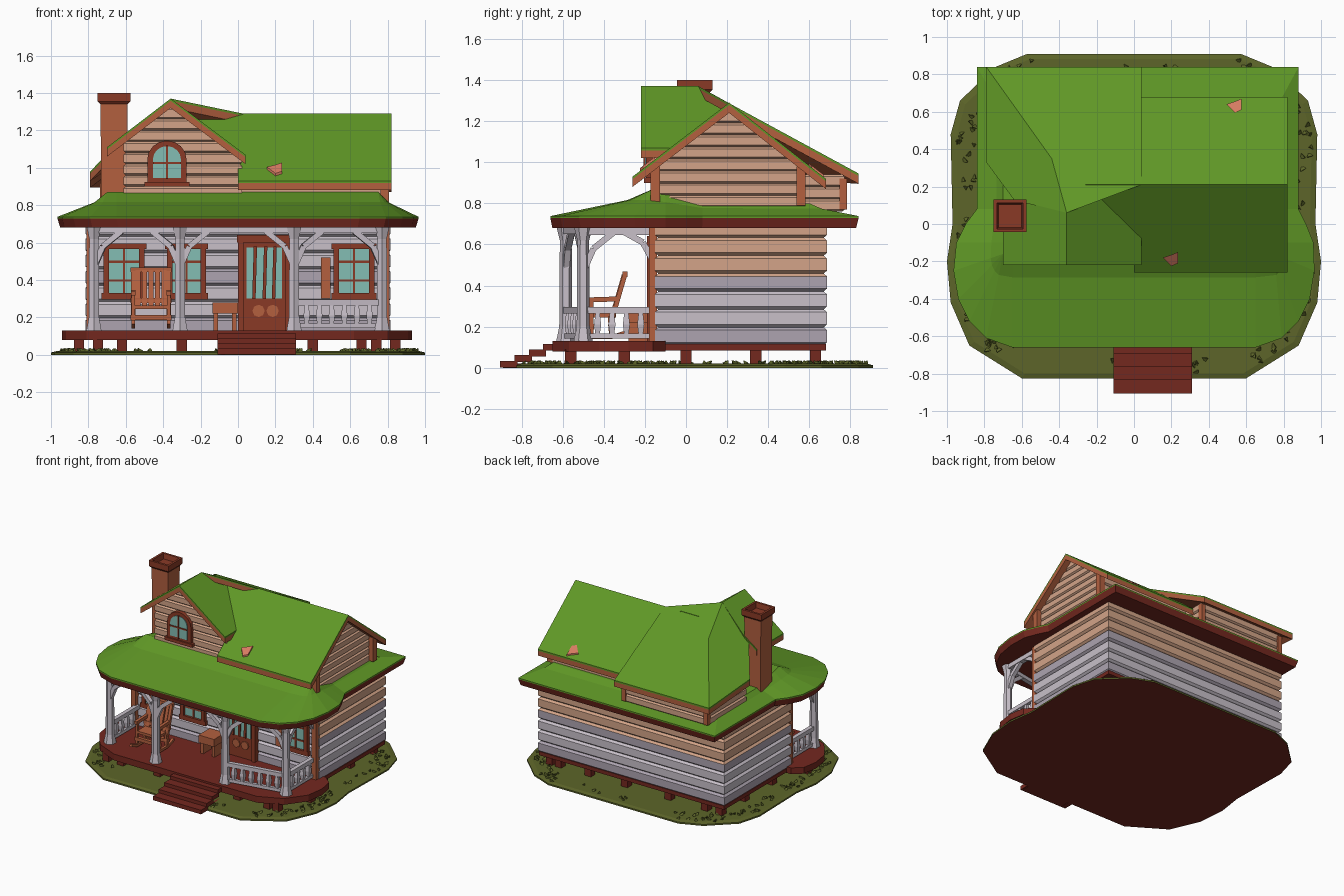
import bpy, bmesh, math, random
from mathutils import Vector, Matrix

if "Cube" in bpy.data.objects:
    bpy.data.objects.remove(bpy.data.objects["Cube"])

random.seed(4)

def material(name, hexa):
    lin = []
    for i in (0, 2, 4):
        c = int(hexa[i:i + 2], 16) / 255
        lin.append(c / 12.92 if c <= 0.04045 else ((c + 0.055) / 1.055) ** 2.4)
    m = bpy.data.materials.new(name)
    m.diffuse_color = (*lin, 1)
    m.use_nodes = True
    m.node_tree.nodes["Principled BSDF"].inputs["Base Color"].default_value = m.diffuse_color
    return m

GREEN = material("roof green", "609826")
DARK = material("dark red wood", "74281f")
BROWN = material("red brown trim", "8a3a26")
ORANGE = material("terracotta wood", "b3603f")
TAN = material("tan log", "d3a488")
LILAC = material("pale lilac wood", "c8c0c9")
GREY = material("grey lilac wood", "ada4b0")
TEAL = material("teal glass", "84bdb4")
OLIVE = material("olive grass", "5d6529")
PINK = material("salmon patch", "d87c62")

def finish(name, bm, mats, rule=None):
    bmesh.ops.remove_doubles(bm, verts=bm.verts, dist=1e-5)
    bmesh.ops.recalc_face_normals(bm, faces=bm.faces)
    bm.normal_update()
    if rule:
        for f in bm.faces:
            f.material_index = rule(f.calc_center_median(), f.normal)
    me = bpy.data.meshes.new(name)
    bm.to_mesh(me)
    bm.free()
    for m in mats:
        me.materials.append(m)
    ob = bpy.data.objects.new(name, me)
    bpy.context.collection.objects.link(ob)
    return ob

def loft_into(bm, rings, mi=0):
    vs = [[bm.verts.new(p) for p in r] for r in rings]
    n = len(vs[0])
    fs = [bm.faces.new((a[i], a[(i + 1) % n], b[(i + 1) % n], b[i]))
          for a, b in zip(vs, vs[1:]) for i in range(n)]
    fs += [bm.faces.new(vs[0][::-1]), bm.faces.new(vs[-1])]
    for f in fs:
        f.material_index = mi

def loft(name, rings, mats, rule=None):
    bm = bmesh.new()
    loft_into(bm, rings)
    return finish(name, bm, mats, rule)

def box(bm, x0, x1, y0, y1, z0, z1, mi=0):
    loft_into(bm, [[(x0, y0, z), (x1, y0, z), (x1, y1, z), (x0, y1, z)] for z in (z0, z1)], mi)

def beam(bm, a, b, w, w2=None, sides=4, mi=0):
    a, b = Vector(a), Vector(b)
    q = (b - a).to_track_quat('Z', 'Y')
    rings = []
    for p, r in ((a, w), (b, w2 or w)):
        k = r / 2 / math.cos(math.pi / sides)
        rings.append([p + q @ Vector((k * math.cos(t), k * math.sin(t), 0))
                      for t in ((i + .5) * math.tau / sides for i in range(sides))])
    loft_into(bm, rings, mi)

def prism(bm, pts, y0, y1, mi=0):
    loft_into(bm, [[(x, y, z) for x, z in pts] for y in (y0, y1)], mi)

def at(outline, z):
    return [(x, y, z) for x, y in outline]

def clamp(v, lo, hi):
    return max(lo, min(hi, v))

def logs(name, rect, z0, z1, n, mats, rule=None, bulge=.016):
    """Stacked bevelled logs; rect(z) gives x0, x1, y0, y1."""
    rings, h = [], (z1 - z0) / n
    for i in range(n):
        for t, b in ((0, 0), (.16, bulge), (.84, bulge), (1, 0)):
            z = z0 + h * (i + t)
            x0, x1, y0, y1 = rect(z)
            rings.append(at([(x0 - b, y0 - b), (x1 + b, y0 - b), (x1 + b, y1 + b), (x0 - b, y1 + b)], z))
    return loft(name, rings, mats, rule)

# grass base
half = [(.57, .91), (.74, .84), (.93, .66), (.98, .48), (.97, .0), (1, -.2), (.98, -.42), (.88, -.65), (.6, -.825)]
ground = half + [(-x, y) for x, y in half[::-1]]
loft("grass_base", [at(ground, 0), at(ground, .012), at([(x * .97, y * .97) for x, y in ground], .02)],
     [OLIVE, DARK], lambda c, n: int(n.z < -.5))
bm = bmesh.new()
for i in range(170):
    j = random.randrange(len(ground))
    p = Vector(ground[j]).lerp(Vector(ground[(j + 1) % len(ground)]), random.random()) * random.uniform(.87, .97)
    beam(bm, (*p, .015), (p.x + random.uniform(-.02, .02), p.y + random.uniform(-.02, .02), .034), .018, .003, 3)
finish("grass_tufts", bm, [OLIVE])

# deck, floor frame, short piles and steps
dh = [(.84, -.1), (.91, -.16), (.93, -.28), (.91, -.42), (.8, -.57), (.62, -.65)]
deck = dh + [(-x - .01, y) for x, y in dh[::-1]]
loft("porch_deck", [at(deck, .08), at(deck, .13)], [DARK])
bm = bmesh.new()
box(bm, -.81, .81, -.14, .68, .085, .115)
for x in (-.85, -.62, -.3, .08, .4, .66, .84):
    for y in (-.56, -.3, 0, .34, .63):
        k = .88 if abs(x) > .8 else 1
        if y < -.5 or y > -.1:
            beam(bm, (x * k, y, .01), (x * k, y, .09), .055)
        else:
            beam(bm, (x, y, .01), (x, y, .09), .055)
finish("floor_frame_and_piles", bm, [DARK])
bm = bmesh.new()
for i in range(4):
    y, z = -.905 + .07 * i, .022 + .027 * i
    box(bm, -.11, .31, y, y + .085, z - .02, z + .012)
for x in (-.09, .28):
    prism(bm, [(x, .0), (x + .02, .0), (x + .02, .02), (x, .02)], -.89, -.63)
finish("front_steps", bm, [DARK])

# ground floor log walls
logs("house_walls", lambda z: (-.8, .8, -.135, .67), .11, .72, 7, [LILAC, GREY, TAN],
     lambda c, n: 2 if c.z > .45 and n.y > -.6 else (1 if int((c.z - .11) / .0872) in (0, 3) else 0))
bm = bmesh.new()
for x in (-.79, .79):
    beam(bm, (x, -.16, .13), (x, -.16, .69), .04)
finish("wall_corner_posts", bm, [ORANGE])

# wrap-around lower roof
eave = [(.88, .84), (.88, .08), (.92, 0), (.96, -.1), (.965, -.25), (.94, -.4), (.88, -.52), (.79, -.61), (.65, -.66),
        (-.65, -.66), (-.79, -.61), (-.88, -.52), (-.94, -.4), (-.965, -.25), (-.95, -.1), (-.9, 0), (-.84, .08), (-.84, .84)]
inner = []
for x, y in eave:
    x, y = clamp(x, -.7, .75), clamp(y, -.16, .6)
    inner.append((x, y, .80 + .07 * clamp((.1 - y) / .26, 0, 1)))
mid = [(x + (p[0] - x) * .75, y + (p[1] - y) * .75, .735 + (p[2] - .735) * .6) for (x, y), p in zip(eave, inner)]
loft("lower_roof", [at([(x * .985, y * .985) for x, y in eave], .68), at(eave, .728), at(eave, .738), mid, inner],
     [GREEN, DARK], lambda c, n: int(c.z < .73))

# upper storey log walls
logs("upper_walls", lambda z: (-.4, .76, max(-.14, .21 - (1.26 - z) / .77), min(.57, .21 + (1.26 - z) / .78)),
     .78, 1.25, 8, [TAN], bulge=.012)
logs("front_gable_wall", lambda z: (max(-.6, -.36 - (1.33 - z) / .76), min(.01, -.36 + (1.33 - z) / .75), -.16, .1),
     .84, 1.32, 8, [TAN], bulge=.012)
logs("rear_upper_wall", lambda z: (-.72, 0, .3, .76), .76, .94, 3, [TAN], bulge=.012)
bm = bmesh.new()
for y in (-.15, .56):
    beam(bm, (.785, y, .79), (.785, y, .98), .045)
for x in (-.72, 0):
    beam(bm, (x, .765, .77), (x, .765, .92), .035)
finish("upper_corner_boards", bm, [ORANGE])

# upper roof: slabs with green tops and wooden edges
def slab(name, pts, t=.05):
    bm = bmesh.new()
    loft_into(bm, [[(x, y, z - d) for x, y, z in pts] for d in (t, .012, 0)])
    finish(name, bm, [GREEN, ORANGE],
           lambda c, n: 0 if n.z > .3 or any(abs(n.z) < .1 and len_ok for len_ok in [near_top(c, pts)]) else 1)

def near_top(c, pts):
    """True for the thin edge strip right under the roof surface."""
    for a, b in zip(pts, pts[1:] + pts[:1]):
        m = (Vector(a) + Vector(b)) / 2
        if abs(c.x - m.x) < .01 and abs(c.y - m.y) < .01:
            return m.z - c.z < .013
    return False

slab("main_roof_front", [(-.26, .21, 1.29), (.82, .21, 1.29), (.82, -.26, .93), (0, -.26, .93), (0, -.06, 1.083)])
slab("main_roof_back", [(-.1, .21, 1.29), (.82, .21, 1.29), (.82, .68, .92), (-.1, .68, .92)])
slab("gable_roof_right", [(-.36, -.22, 1.37), (.04, -.22, 1.07), (.04, -.06, 1.07), (-.25, .21, 1.287), (-.36, .06, 1.37)])
slab("gable_roof_left", [(-.36, -.22, 1.37), (-.36, .06, 1.37), (-.6, .12, 1.18), (-.7, .12, 1.11), (-.7, -.22, 1.11)])
slab("rear_roof", [(-.36, .06, 1.37), (.04, .21, 1.287), (.04, .84, .945), (-.79, .84, .945), (-.44, .35, 1.21)])
slab("hip_roof_left", [(-.36, .06, 1.37), (-.44, .35, 1.21), (-.79, .84, .945), (-.79, .33, .98), (-.62, .1, 1.16)])
bm = bmesh.new()
for y, z, s in ((-.19, .993, 1), (.63, .966, -1)):
    cx = .2 if s > 0 else .54
    k = .77 * s
    pts = [(-.045, .01), (.0, -.035), (.035, -.02), (.035, .04), (0, .025)]
    loft_into(bm, [[(cx + u, y + v, z + v * k + d) for u, v in pts] for d in (-.012, .004)])
finish("roof_patches", bm, [PINK])

# chimney with hollow cap
bm = bmesh.new()
def sq(r, z):
    return [(-.663 + sx * r, .043 + sy * r, z) for sx, sy in ((-1, -1), (1, -1), (1, 1), (-1, 1))]
loft_into(bm, [sq(.07, .76), sq(.07, 1.1), sq(.073, 1.35)], 0)
loft_into(bm, [sq(.074, 1.34), sq(.087, 1.355), sq(.087, 1.4), sq(.07, 1.4), sq(.062, 1.36)], 1)
finish("chimney", bm, [ORANGE, BROWN])

# windows and shutters
def window(name, x0, x1, z0, z1, y=-.15):
    bm = bmesh.new()
    t = .03
    box(bm, x0 + .01, x1 - .01, y - .012, y - .003, z0 + .01, z1 - .01, 1)
    for a, b, c, d in ((x0, x0 + t, z0, z1), (x1 - t, x1, z0, z1), (x0 - .01, x1 + .01, z0 - .005, z0 + t),
                       (x0 - .01, x1 + .01, z1 - t, z1)):
        box(bm, a, b, y - .03, y, c, d)
    xm, zm = (x0 + x1) / 2, (z0 + z1) / 2
    box(bm, xm - .006, xm + .006, y - .018, y, z0, z1)
    for k in (-.05, .05):
        box(bm, x0, x1, y - .018, y, zm + k - .006, zm + k + .006)
    finish(name, bm, [BROWN, TEAL])
for i, (a, b) in enumerate(((-.72, -.5), (-.38, -.17), (.51, .73))):
    window("window_%d" % (i + 1), a, b, .3, .595)
bm = bmesh.new()
box(bm, .445, .495, -.165, -.145, .3, .52)
finish("window_shutter", bm, [ORANGE])
bm = bmesh.new()
def arch(r, z0):
    return [(-.38 - r, z0), (-.38 + r, z0)] + [(-.38 + r * math.cos(t), 1.045 + r * .95 * math.sin(t))
                                              for t in (i * math.pi / 8 for i in range(9))]
prism(bm, arch(.105, .915), -.195, -.15, 0)
prism(bm, arch(.075, .945), -.2, -.19, 1)
box(bm, -.385, -.375, -.206, -.19, .94, 1.12, 0)
box(bm, -.455, -.305, -.206, -.19, 1.02, 1.03, 0)
box(bm, -.5, -.26, -.205, -.15, .9, .925, 0)
finish("arched_window", bm, [BROWN, TEAL])

# front door
bm = bmesh.new()
box(bm, .01, .27, -.175, -.14, .13, .63)
box(bm, .045, .235, -.18, -.172, .3, .575, 1)
for x in (.085, .14, .19):
    beam(bm, (x, -.18, .3), (x + .008, -.18, .58), .018)
for x0, x1 in ((0, .03), (.25, .28)):
    box(bm, x0, x1, -.19, -.14, .13, .63)
box(bm, -.005, .285, -.19, -.14, .6, .64)
for x in (.11, .185):
    prism(bm, [(x + .033 * math.cos(i * .785), .235 + .033 * math.sin(i * .785)) for i in range(8)], -.183, -.17, 2)
finish("front_door", bm, [BROWN, TEAL, ORANGE])

# bench beside the door
bm = bmesh.new()
box(bm, -.135, 0, -.3, -.16, .22, .28)
for x in (-.12, -.02):
    box(bm, x - .012, x + .012, -.28, -.18, .13, .22)
finish("bench", bm, [ORANGE])

# porch posts, curved braces and top beams
posts = [(-.77, -.5), (-.31, -.585), (.3, -.585), (.77, -.5)]
bm = bmesh.new()
for i, (x, y) in enumerate(posts):
    beam(bm, (x, y, .13), (x, y, .2), .08, .055, 6)
    beam(bm, (x, y, .2), (x, y, .62), .055, .05, 6)
    beam(bm, (x, y, .62), (x, y, .69), .05, .08, 6)
    ends = [posts[j] for j in (i - 1, i + 1) if 0 <= j < 4]
    if i in (0, 3):
        ends.append((x, -.14))
        beam(bm, (x, -.14, .665), (x, y, .665), .04)
    for e in ends:
        d = (Vector(e) - Vector((x, y))).normalized()
        p = [(x + d.x * r, y + d.y * r, z) for r, z in ((.01, .49), (.05, .58), (.15, .66))]
        beam(bm, p[0], p[1], .03)
        beam(bm, p[1], p[2], .03)
    if i < 3:
        beam(bm, (x, y, .668), (*posts[i + 1], .668), .035)
for x in (-.77, .77):
    beam(bm, (x, -.16, .52), (x, -.21, .61), .03)
    beam(bm, (x, -.21, .61), (x, -.3, .66), .03)
finish("porch_posts", bm, [LILAC])

# railings on both sides and the front right
bm = bmesh.new()
for a, b in (((-.77, -.5), (-.77, -.15)), ((.77, -.5), (.77, -.15)), (posts[2], posts[3])):
    a, b = Vector(a), Vector(b)
    beam(bm, (*a, .28), (*b, .28), .032)
    beam(bm, (*a, .155), (*b, .155), .025)
    n = round((b - a).length / .065)
    for i in range(1, n):
        p = a.lerp(b, i / n)
        beam(bm, (*p, .15), (*p, .21), .018, .034)
        beam(bm, (*p, .21), (*p, .28), .034, .018)
finish("railings", bm, [LILAC])

# rocking chair
bm = bmesh.new()
box(bm, -.555, -.375, -.47, -.34, .245, .265)
for x in (-.56, -.37):
    beam(bm, (x, -.37, .2), (x, -.295, .46), .022)
    beam(bm, (x, -.46, .165), (x, -.46, .33), .02)
    beam(bm, (x, -.365, .165), (x, -.37, .25), .02)
    beam(bm, (x, -.48, .33), (x, -.33, .335), .024)
    arc = [(x, -.54, .175), (x, -.47, .15), (x, -.36, .15), (x, -.28, .175)]
    for a, b in zip(arc, arc[1:]):
        beam(bm, a, b, .02)
for i in range(5):
    x = -.535 + i * .035
    beam(bm, (x, -.355, .26), (x, -.3, .45), .026)
for y, z in ((-.297, .455), (-.345, .29), (-.46, .2), (-.365, .2)):
    beam(bm, (-.575, y, z), (-.355, y, z), .026)
finish("rocking_chair", bm, [ORANGE])
